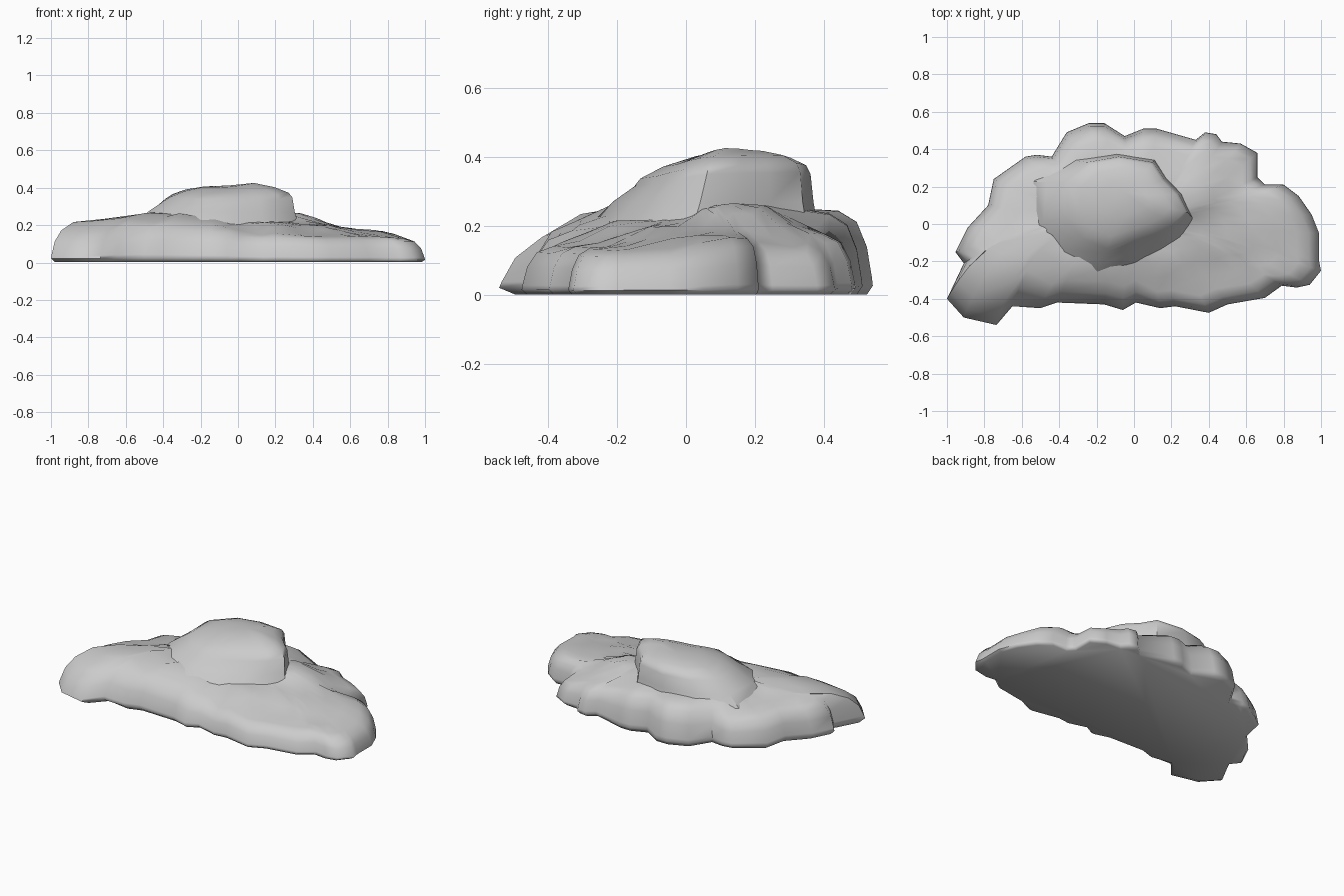
import bpy, bmesh, math
from mathutils import Vector

if "Cube" in bpy.data.objects:
    bpy.data.objects.remove(bpy.data.objects["Cube"])

stone = bpy.data.materials.new("grey stone")
stone.diffuse_color = (0.6, 0.6, 0.6, 1)
stone.use_nodes = True
stone.node_tree.nodes["Principled BSDF"].inputs["Base Color"].default_value = stone.diffuse_color


def loft(name, rings, tip, angle):
    """Skin closed rings from bottom to top, with a flat base and a tip."""
    bm = bmesh.new()
    loops = [[bm.verts.new(p) for p in ring] for ring in rings]
    n = len(loops[0])
    bm.faces.new(loops[0][::-1])
    for a, b in zip(loops, loops[1:]):
        for i in range(n):
            j = (i + 1) % n
            bm.faces.new((a[i], a[j], b[j], b[i]))
    top = bm.verts.new(tip)
    for i in range(n):
        bm.faces.new((loops[-1][i], loops[-1][(i + 1) % n], top))
    bmesh.ops.recalc_face_normals(bm, faces=bm.faces)
    mesh = bpy.data.meshes.new(name)
    bm.to_mesh(mesh)
    bm.free()
    ob = bpy.data.objects.new(name, mesh)
    bpy.context.collection.objects.link(ob)
    mesh.materials.append(stone)
    bpy.ops.object.select_all(action='DESELECT')
    bpy.context.view_layer.objects.active = ob
    ob.select_set(True)
    bpy.ops.object.shade_smooth_by_angle(angle=math.radians(angle))
    return ob


# Footprint of the rock shelf, counter-clockwise
shore = [(.99, -.05), (.95, .05), (.88, .15), (.80, .21), (.70, .21), (.66, .25),
         (.66, .38), (.57, .43), (.47, .44), (.44, .48), (.38, .49), (.33, .45),
         (.12, .51), (.05, .51), (-.05, .47), (-.16, .54), (-.24, .54), (-.36, .49),
         (-.44, .36), (-.52, .37), (-.58, .36), (-.75, .24), (-.78, .10), (-.89, -.02),
         (-.955, -.15), (-.91, -.21), (-1, -.4), (-.91, -.5), (-.735, -.54), (-.65, -.44),
         (-.5, -.45), (-.41, -.42), (-.16, -.43), (-.06, -.46), (.01, -.42), (.14, -.45),
         (.22, -.44), (.40, -.475), (.5, -.43), (.7, -.395), (.79, -.33), (.87, -.34),
         (.94, -.325), (1, -.25), (.99, -.2)]

# Spot heights of the shelf surface
spots = [(-.92, -.36, .20), (-.75, -.42, .19), (-.78, -.2, .24), (-.86, -.08, .20),
         (-.6, -.25, .25), (-.65, .1, .20), (-.55, .28, .17), (-.46, -.1, .27),
         (-.4, -.36, .21), (-.25, -.25, .275), (-.12, -.37, .19), (-.4, .2, .27),
         (-.2, .46, .25), (0, .45, .24), (.35, .42, .18), (.6, .33, .14),
         (.3, .15, .27), (0, .15, .29), (.15, -.18, .22), (.1, -.36, .145),
         (.45, -.05, .20), (.42, -.33, .14), (.72, .05, .175), (.7, -.25, .14),
         (.93, -.03, .135), (.93, -.25, .13)]


def height(x, y):
    w = [1 / ((x - a) ** 2 + (y - b) ** 2 + .006) ** 1.8 for a, b, _ in spots]
    return sum(k * s[2] for k, s in zip(w, spots)) / sum(w)


def softness(x, y):
    """How far the rim leans back: most at the south-west lobe."""
    if y > 0:
        return 1 + .6 * min(1, y / .4)
    lean = 3.5 if x < -.6 else 1.6 if x < .1 else .7
    return 1 + lean * min(1, -y / .4)


# Rock shelf: undercut foot, sloping rim, gently uneven surface
rim = [(.98, .01), (1, .11), (.997, .2), (.98, .56), (.945, .85), (.88, .98),
       (.77, 1), (.64, 1), (.5, 1), (.36, 1), (.2, 1)]
rings = []
for t, f in rim:
    ring = []
    for x, y in shore:
        px, py = x * t, y * t ** softness(x, y)
        ring.append((px, py, height(px, py) * f))
    rings.append(ring)
rings[0] = [(x, y, .002) for x, y, z in rings[0]]
loft("rock_shelf", rings, (0, 0, height(0, 0)), 60)

# Summit boulder: steep to the north and east, flared to the south and west
crag = [(.29, .06), (.24, .16), (.16, .24), (.10, .33), (-.08, .36), (-.24, .33),
        (-.37, .22), (-.38, .03), (-.29, -.09), (-.15, -.15), (0, -.10),
        (.12, -.06), (.22, -.01)]
centre = Vector((-.05, .15))
# scale, height, tilt towards the south, south flare, west flare
levels = [(1.1, .2, 0, .10, .14), (1.04, .27, 0, .05, .09), (1, .335, .07, 0, .02),
          (.94, .36, .08, 0, 0), (.72, .387, .07, 0, 0), (.4, .406, .03, 0, 0)]
rings = []
for t, z, tilt, south, west in levels:
    ring = []
    for p in crag:
        d = Vector(p) - centre
        q = centre + d * t
        q.y -= south * max(0, -d.y) / .3
        q.x -= west * max(0, -d.x) / .33
        lift = .06 * max(0, d.x) if tilt else 0
        ring.append((q.x, q.y, z + lift + tilt * (q.y - centre.y)))
    rings.append(ring)
loft("summit_boulder", rings, (-.05, .17, .412), 45)
